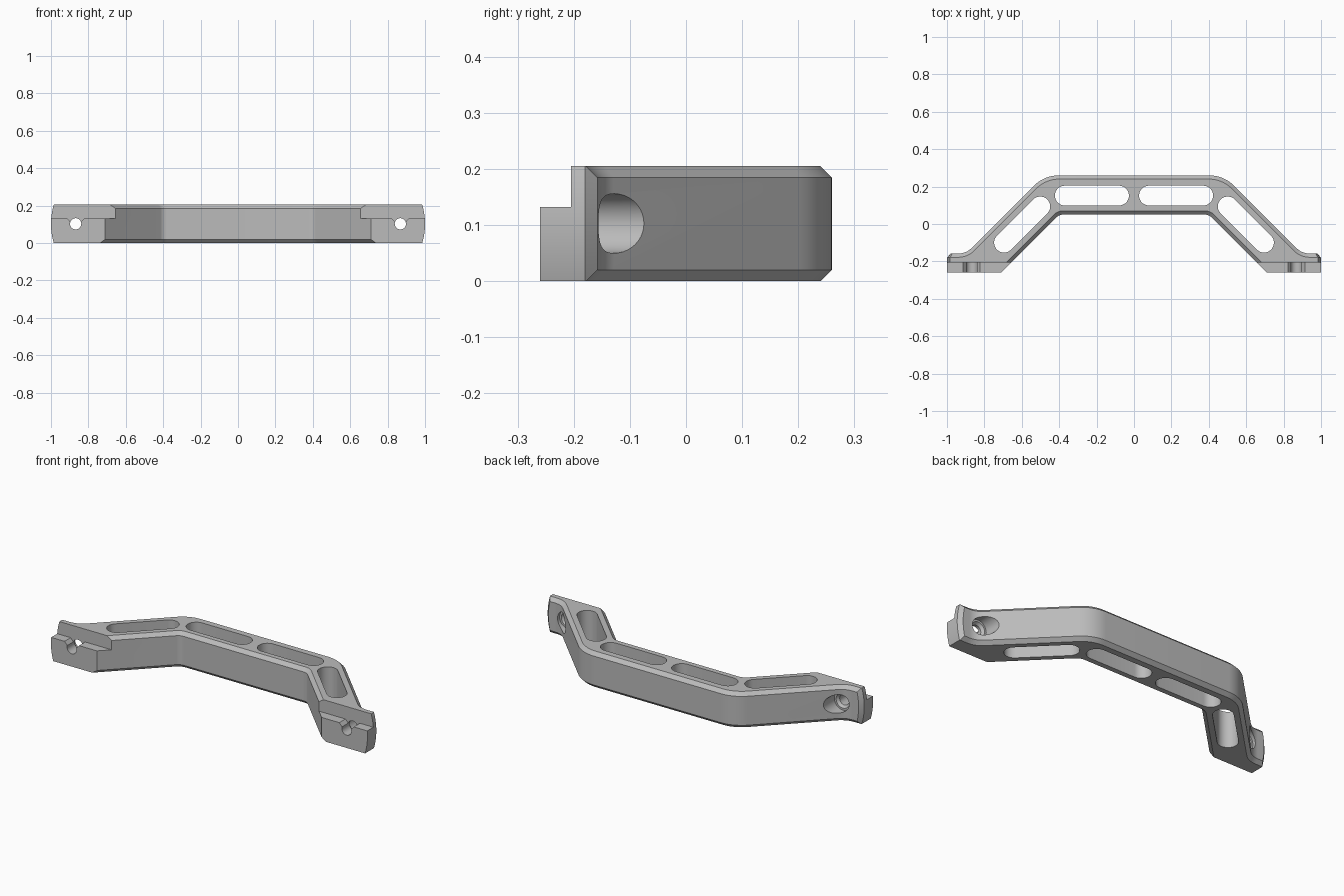
import bpy, bmesh, math
from mathutils import Vector

cube = bpy.data.objects.get("Cube")
if cube:
    bpy.data.objects.remove(cube, do_unlink=True)

HEIGHT, CHAMFER = 0.205, 0.02
HOLE_X, HOLE_Z = 0.868, 0.103
ROOT2 = math.sqrt(2)

metal = bpy.data.materials.new("grey metal")
metal.use_nodes = True
grey = (0.5, 0.5, 0.5, 1)
metal.diffuse_color = grey
metal.node_tree.nodes["Principled BSDF"].inputs["Base Color"].default_value = grey


def loft(name, rings):
    """Closed solid through equal-length rings of 3D points."""
    bm = bmesh.new()
    rows = [[bm.verts.new(p) for p in ring] for ring in rings]
    n = len(rows[0])
    for a, b in zip(rows, rows[1:]):
        for i in range(n):
            j = (i + 1) % n
            bm.faces.new((a[i], a[j], b[j], b[i]))
    bm.faces.new(rows[0][::-1])
    bm.faces.new(rows[-1])
    bmesh.ops.recalc_face_normals(bm, faces=bm.faces)
    mesh = bpy.data.meshes.new(name)
    bm.to_mesh(mesh)
    bm.free()
    mesh.materials.append(metal)
    ob = bpy.data.objects.new(name, mesh)
    bpy.context.collection.objects.link(ob)
    return ob


def along_z(name, outline, z0, z1):
    return loft(name, [[(x, y, z) for x, y in outline] for z in (z0, z1)])


def along_y(name, outline, y0, y1):
    return loft(name, [[(x, y, z) for x, z in outline] for y in (y0, y1)])


def fillet(prev, corner, nxt, radius, steps=10):
    """Arc points rounding a corner."""
    c = Vector(corner)
    u = (Vector(prev) - c).normalized()
    v = (Vector(nxt) - c).normalized()
    half = u.angle(v) / 2
    centre = c + (u + v).normalized() * radius / math.sin(half)
    a = c + u * radius / math.tan(half) - centre
    b = c + v * radius / math.tan(half) - centre
    sweep = math.pi - 2 * half
    pts = []
    for i in range(steps + 1):
        t = i / steps
        arm = a * math.sin((1 - t) * sweep) + b * math.sin(t * sweep)
        pts.append(tuple(centre + arm / math.sin(sweep)))
    return pts


def outline(d):
    """Plan of the handle with back and inner edges moved in by d."""
    back, foot, inner = 0.26 - d, -0.158 - d, 0.05 + d
    outer_sum, inner_sum = 0.74 - d * ROOT2, 0.45 + d * ROOT2
    shoulder = (outer_sum - back, back)
    heel = (outer_sum - foot, foot)
    elbow = (inner_sum - inner, inner)
    toe = (inner_sum + 0.26, -0.26)
    half = fillet((0, back), shoulder, heel, 0.19 - d)
    half += fillet(shoulder, heel, (1.1, foot), 0.1 + d)
    half += [(1.1, foot), (1.1, -0.26), toe]
    half += fillet(toe, elbow, (0, inner), 0.05 + d)
    return half + [(-x, y) for x, y in reversed(half)]


def stadium(p, q, r, steps=14):
    """Slot outline between two end centres."""
    p, q = Vector(p), Vector(q)
    along = q - p
    start = math.atan2(along.y, along.x) - math.pi / 2
    pts = []
    for centre, turn in ((q, 0), (p, math.pi)):
        for i in range(steps + 1):
            t = start + turn + math.pi * i / steps
            pts.append((centre.x + r * math.cos(t), centre.y + r * math.sin(t)))
    return pts


def circle(x, r, steps=40):
    return [(x + r * math.cos(2 * math.pi * i / steps),
             HOLE_Z + r * math.sin(2 * math.pi * i / steps)) for i in range(steps)]


def box(x0, x1, z0, z1):
    return [(x0, z0), (x1, z0), (x1, z1), (x0, z1)]


def combine(target, tool, operation):
    mod = target.modifiers.new(operation, 'BOOLEAN')
    mod.operation, mod.solver, mod.object = operation, 'EXACT', tool
    bpy.context.view_layer.objects.active = target
    bpy.ops.object.modifier_apply(modifier=mod.name)
    bpy.data.objects.remove(tool, do_unlink=True)


# Chamfered bent bar with feet
levels = ((0, CHAMFER), (CHAMFER, 0), (HEIGHT - CHAMFER, 0), (HEIGHT, CHAMFER))
handle = loft("handle", [[(x, y, z) for x, y in outline(d)] for z, d in levels])

# Bowed foot ends, chamfered towards the back
zs = [-0.01 + (HEIGHT + 0.02) * i / 16 for i in range(17)]
bow = [(1 - 0.015 * ((z - HEIGHT / 2) / (HEIGHT / 2)) ** 2, z) for z in zs]
bow += [(-x, z) for x, z in reversed(bow)]
sections = ((-0.3, 0), (-0.18, 0), (-0.158, CHAMFER), (0.3, CHAMFER))
clip = loft("end_clip", [[(x - math.copysign(d, x), y, z) for x, z in bow]
                         for y, d in sections])
combine(handle, clip, 'INTERSECT')

for s in (-1, 1):
    # Lightening slots
    slots = (((0.08, 0.152), (0.37, 0.152)), ((0.501, 0.094), (0.695, -0.1)))
    for p, q in slots:
        ends = [(s * x, y) for x, y in (p, q)]
        combine(handle, along_z("slot", stadium(*ends, 0.053), -0.1, 0.3), 'DIFFERENCE')
    # Step along the upper front of the foot
    combine(handle, along_y("step", box(s * 0.5, s * 1.1, 0.132, 0.3), -0.3, -0.205),
            'DIFFERENCE')
    # Notch above the screw hole
    notch = [(s * x, z) for x, z in
             ((0.93, 0.15), (0.89, 0.106), (0.846, 0.106), (0.806, 0.15))]
    combine(handle, along_y("notch", notch, -0.3, -0.205), 'DIFFERENCE')
    # Screw hole with countersink and head pocket
    radii = ((-0.3, 0.03), (-0.19, 0.03), (-0.175, 0.042), (-0.1749, 0.053), (0.05, 0.053))
    hole = loft("hole", [[(x, y, z) for x, z in circle(s * HOLE_X, r)] for y, r in radii])
    combine(handle, hole, 'DIFFERENCE')

bpy.ops.object.select_all(action='DESELECT')
handle.select_set(True)
bpy.context.view_layer.objects.active = handle
bpy.ops.object.shade_smooth_by_angle(angle=math.radians(25))
